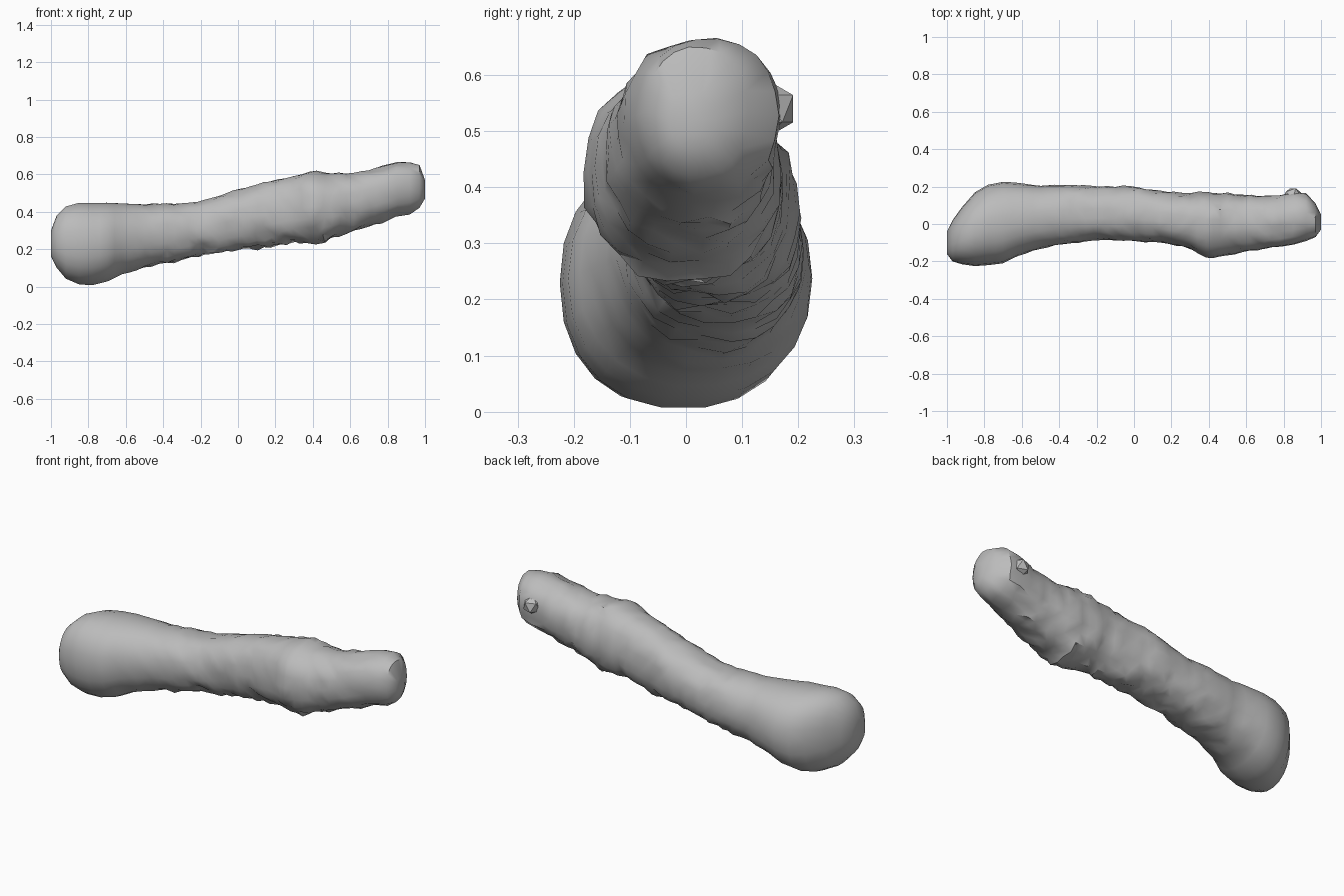
import bpy, bmesh, math, random
from mathutils import Vector, noise

if "Cube" in bpy.data.objects:
    bpy.data.objects.remove(bpy.data.objects["Cube"])
random.seed(4)

# Outline of the log along its length: x, bottom, top, front, back
OUTLINE = [
    (-1.0, .16, .30, -.16, -.04), (-.97, .10, .38, -.20, .02),
    (-.92, .04, .43, -.215, .09), (-.85, .01, .45, -.225, .17),
    (-.78, .005, .45, -.22, .21), (-.70, .025, .45, -.21, .225),
    (-.62, .065, .445, -.17, .22), (-.5, .1, .44, -.13, .205),
    (-.35, .13, .445, -.105, .21), (-.2, .165, .455, -.085, .2),
    (0, .2, .52, -.095, .2), (.15, .21, .56, -.1, .175),
    (.3, .235, .59, -.135, .165), (.4, .235, .62, -.185, .17),
    (.47, .24, .61, -.17, .165), (.6, .29, .605, -.15, .155),
    (.75, .335, .635, -.125, .15), (.85, .375, .665, -.11, .17),
    (.92, .39, .665, -.09, .165), (.97, .42, .65, -.07, .11),
    (1.0, .47, .57, -.03, .05),
]
SIDES = 22


def section(x):
    """Interpolated bottom, top, front and back at x."""
    for a, b in zip(OUTLINE, OUTLINE[1:]):
        if x <= b[0]:
            t = (x - a[0]) / (b[0] - a[0])
            return [p + (q - p) * t for p, q in zip(a[1:], b[1:])]
    return OUTLINE[-1][1:]


def roughness(x, angle):
    """Bark is rough in the middle and underneath, smooth at the knob."""
    along = min(1, max(0, (x + .72) / .5)) * min(1, max(0, (.99 - x) / .12))
    under = .6 + .4 * max(0, -math.sin(angle))
    return along * under


def ring_point(x, i, inner):
    angle = math.tau * i / SIDES
    low, high, front, back = section(x)
    rough = roughness(x, angle) * inner
    c, s = math.cos(angle), math.sin(angle)
    power = .9
    y = math.copysign(abs(c) ** power, c)
    z = math.copysign(abs(s) ** power, s)
    # Slanted ridges and random chips in the bark
    ridge = noise.noise(Vector((x * 13 + y, y * 3, z * 3 + 5)))
    swell = 1 + rough * (.09 * ridge + random.uniform(-.05, .05))
    shift = rough * random.uniform(-.012, .012)
    return Vector((x + shift,
                   (front + back) / 2 + y * (back - front) / 2 * swell,
                   (low + high) / 2 + z * (high - low) / 2 * swell))


# One lofted skin, with closer rings at the rounded ends
stations = [row[0] for row in OUTLINE if abs(row[0]) > .8]
stations += [-.78 + .04 * k for k in range(40)]
stations.sort()
bm = bmesh.new()
rings = []
for n, x in enumerate(stations):
    inner = 0 if n in (0, len(stations) - 1) else 1
    rings.append([bm.verts.new(ring_point(x, i, inner)) for i in range(SIDES)])
for a, b in zip(rings, rings[1:]):
    for i in range(SIDES):
        j = (i + 1) % SIDES
        bm.faces.new((a[i], a[j], b[j], b[i]))
bm.faces.new(rings[0])
bm.faces.new(rings[-1])
bmesh.ops.recalc_face_normals(bm, faces=bm.faces)
bmesh.ops.triangulate(bm, faces=bm.faces)
mesh = bpy.data.meshes.new("log")
bm.to_mesh(mesh)
bm.free()
log = bpy.data.objects.new("log", mesh)
bpy.context.collection.objects.link(log)

# Broken twig stub on the back near the thin end
bpy.ops.mesh.primitive_ico_sphere_add(subdivisions=1, radius=.06, location=(.85, .14, .54))
stub = bpy.context.object
stub.name = "twig_stub"
stub.scale = (.9, 1, .9)

grey = bpy.data.materials.new("plain grey")
grey.use_nodes = True
colour = (.5, .5, .5, 1)
grey.diffuse_color = colour
grey.node_tree.nodes["Principled BSDF"].inputs["Base Color"].default_value = colour
for part in (log, stub):
    part.data.materials.append(grey)
    bpy.ops.object.select_all(action='DESELECT')
    part.select_set(True)
    bpy.context.view_layer.objects.active = part
    bpy.ops.object.shade_smooth_by_angle(angle=math.radians(40))
